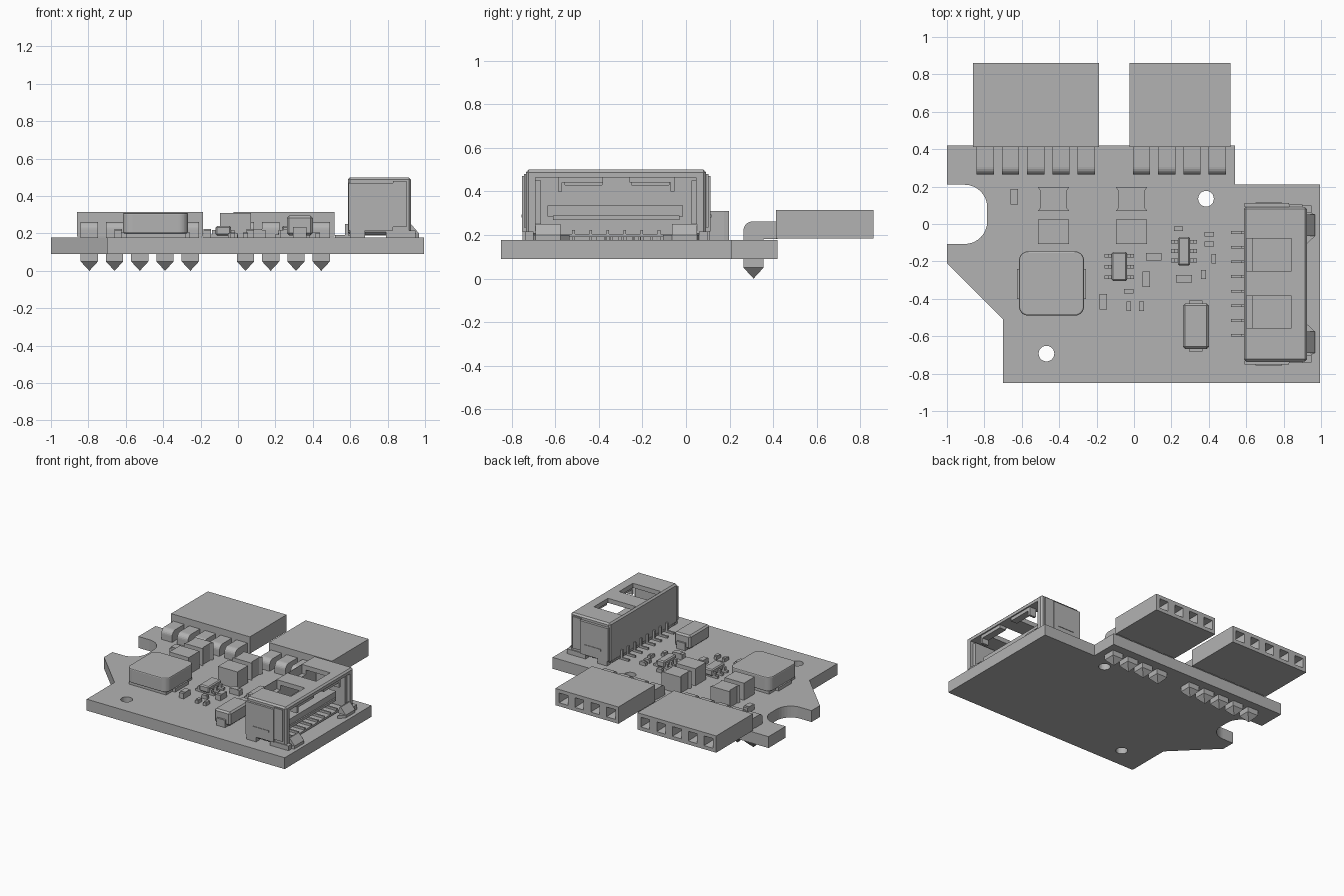
import bpy, bmesh, math
from mathutils import Matrix, Vector

cube = bpy.data.objects.get("Cube")
if cube:
    bpy.data.objects.remove(cube, do_unlink=True)

grey = bpy.data.materials.new("plain grey")
grey.use_nodes = True
COLOUR = (0.45, 0.45, 0.45, 1)
grey.diffuse_color = COLOUR
grey.node_tree.nodes["Principled BSDF"].inputs["Base Color"].default_value = COLOUR
TOP = 0.178  # upper face of the board


def finish(name, bm):
    bmesh.ops.recalc_face_normals(bm, faces=bm.faces)
    mesh = bpy.data.meshes.new(name)
    bm.to_mesh(mesh)
    bm.free()
    mesh.materials.append(grey)
    ob = bpy.data.objects.new(name, mesh)
    bpy.context.collection.objects.link(ob)
    return ob


def add_box(bm, x, y, z):
    size = (x[1] - x[0], y[1] - y[0], z[1] - z[0])
    mid = Vector((x[0] + x[1], y[0] + y[1], z[0] + z[1])) / 2
    return bmesh.ops.create_cube(bm, size=1, matrix=Matrix.Translation(mid) @ Matrix.Diagonal((*size, 1)))["verts"]


def boxes(name, *parts):
    bm = bmesh.new()
    for part in parts:
        add_box(bm, *part)
    return finish(name, bm)


def prism(name, points, axis, lo, hi):
    """Extrude a 2D outline along x, y or z."""
    bm = bmesh.new()
    place = {"x": lambda p: (lo, *p), "y": lambda p: (p[0], lo, p[1]), "z": lambda p: (*p, lo)}[axis]
    face = bm.faces.new([bm.verts.new(place(p)) for p in points])
    out = bmesh.ops.extrude_face_region(bm, geom=[face])["geom"]
    move = Vector([(hi - lo) * (axis == a) for a in "xyz"])
    bmesh.ops.translate(bm, verts=[v for v in out if isinstance(v, bmesh.types.BMVert)], vec=move)
    return finish(name, bm)


def arc(cx, cy, r, start, end, steps=8):
    angles = [math.radians(start + (end - start) * i / steps) for i in range(steps + 1)]
    return [(cx + r * math.cos(a), cy + r * math.sin(a)) for a in angles]


def bevel(ob, width, segments=1):
    mod = ob.modifiers.new("bevel", "BEVEL")
    mod.width, mod.segments, mod.limit_method = width, segments, "ANGLE"


def cut(ob, cutter):
    cutter.hide_render = True
    cutter.hide_viewport = True
    mod = ob.modifiers.new("cut", "BOOLEAN")
    mod.object, mod.operation, mod.solver = cutter, "DIFFERENCE", "EXACT"
    # bake the cut so that no cutter is left behind
    cutter.hide_viewport = False
    bpy.context.view_layer.update()
    mesh = bpy.data.meshes.new_from_object(ob.evaluated_get(bpy.context.evaluated_depsgraph_get()))
    ob.modifiers.clear()
    ob.data = mesh
    bpy.data.objects.remove(cutter, do_unlink=True)


# circuit board with side notch and two mounting holes
outline = [(-0.7, -0.85), (0.995, -0.85), (0.995, 0.21), (0.54, 0.21), (0.54, 0.42), (-1, 0.42), (-1, 0.21)]
outline += arc(-0.905, 0.09, 0.12, 90, 0) + arc(-0.905, 0.013, 0.12, 0, -90)
outline += [(-1, -0.107), (-1, -0.21), (-0.7, -0.51)]
board = prism("circuit_board", outline, "z", 0.09, TOP)
for hx, hy in ((0.385, 0.135), (-0.468, -0.693)):
    cut(board, prism("hole_cutter", arc(hx, hy, 0.042, 0, 345, 23), "z", 0, 0.3))


# pin sockets with bent pins that pass through the board
def socket(name, x0, x1, first, count):
    body = boxes(name, ((x0, x1), (0.412, 0.861), (0.185, 0.315)))
    centres = [first + 0.135 * i for i in range(count)]
    bm = bmesh.new()
    for c in centres:
        verts = add_box(bm, (c - 0.042, c + 0.042), (0.5, 0.9), (0.208, 0.292))
        inner = [v for v in verts if v.co.y < 0.6]
        bmesh.ops.scale(bm, vec=(0.45, 1, 0.45), verts=inner, space=Matrix.Translation((-c, 0, -0.25)))
        bmesh.ops.translate(bm, vec=(0, 0.2, 0), verts=inner)
        add_box(bm, (c - 0.018, c + 0.018), (0.5, 0.75), (0.232, 0.268))
    cut(body, finish("socket_cutter", bm))
    for c in centres:
        profile = [(0.42, 0.182), (0.42, 0.262)] + arc(0.304, 0.222, 0.04, 90, 180, 6)
        profile += [(0.264, 0.05), (0.356, 0.05), (0.356, 0.182)]
        prism("header_pin", profile, "x", c - 0.046, c + 0.046)
        bm = bmesh.new()
        tip = Matrix.Translation((c, 0.31, 0.025)) @ Matrix.Rotation(math.pi / 4, 4, "Z")
        bmesh.ops.create_cone(bm, cap_ends=True, segments=4, radius1=0, radius2=0.065, depth=0.05, matrix=tip)
        finish("pin_tip", bm)


socket("five_pin_socket", -0.861, -0.187, -0.795, 5)
socket("four_pin_socket", -0.024, 0.516, 0.04, 4)

# power inductor: rounded block on a base plate
r, x0, x1, y0, y1 = 0.05, -0.615, -0.267, -0.49, -0.146
rounded = arc(x1 - r, y1 - r, r, 0, 90) + arc(x0 + r, y1 - r, r, 90, 180)
rounded += arc(x0 + r, y0 + r, r, 180, 270) + arc(x1 - r, y0 + r, r, 270, 360)
bevel(prism("inductor", rounded, "z", 0.2, 0.31), 0.008, 2)
boxes("inductor_base", ((-0.6, -0.282), (-0.475, -0.16), (TOP, 0.2)),
      ((-0.625, -0.257), (-0.4, -0.24), (TOP, 0.205)))

# large capacitors: back ones are waisted, front ones are plain blocks
for cx in (-0.43, -0.013):
    bx = cx - 0.083
    ex = cx + 0.083
    waist = [(bx, 0.07), (ex, 0.07), (ex - 0.014, 0.09), (ex - 0.014, 0.175), (ex, 0.197)]
    waist += [(bx, 0.197), (bx + 0.014, 0.175), (bx + 0.014, 0.09)]
    prism("back_capacitor", waist, "z", TOP, 0.31)
    boxes("front_capacitor", ((bx, ex), (-0.107, 0.024), (TOP, 0.31)))

# diode with end tabs
bevel(boxes("diode", ((0.262, 0.4), (-0.668, -0.424), (0.19, 0.295))), 0.012)
boxes("diode_tabs", ((0.295, 0.367), (-0.682, -0.41), (TOP, 0.235)))


# small chips with gull-wing leads
def chip(name, x, y, top, rows):
    bevel(boxes(name, (x, y, (0.19, top))), 0.008)
    leads = []
    for ly in rows:
        leads.append(((x[0] - 0.037, x[1] + 0.037), (ly - 0.01, ly + 0.01), (TOP, 0.195)))
        leads.append(((x[0] - 0.018, x[1] + 0.018), (ly - 0.01, ly + 0.01), (TOP, 0.218)))
    boxes(name + "_leads", *leads)


chip("left_chip", (-0.12, -0.037), (-0.305, -0.15), 0.24, (-0.285, -0.228, -0.17))
chip("right_chip", (0.235, 0.3), (-0.222, -0.07), 0.24, (-0.195, -0.145, -0.095))

# small resistors and capacitors: centre x, centre y, turned along y
large = [(-0.64, 0.146, 1), (0.105, -0.175, 0), (0.065, -0.295, 1), (-0.165, -0.416, 1), (0.267, -0.293, 0)]
tiny = [(-0.028, -0.44, 1), (0.04, -0.44, 1), (-0.028, -0.36, 0), (0.238, -0.025, 0), (0.403, -0.055, 0),
        (0.403, -0.107, 0), (0.427, -0.185, 1), (0.372, -0.27, 1)]
for group, a, b, h in ((large, 0.042, 0.02, 0.045), (tiny, 0.025, 0.0125, 0.028)):
    for cx, cy, turned in group:
        w, d = (b, a) if turned else (a, b)
        inset = 0.004
        e, f = (w, d * 0.55) if turned else (w * 0.55, d)
        boxes("chip_component", ((cx - w, cx + w), (cy - d, cy + d), (TOP, TOP + h - inset)),
              ((cx - e, cx + e), (cy - f, cy + f), (TOP, TOP + h)))

# edge connector shell, open at +x, with two windows in the roof
MID = -0.32
shell = boxes("connector_shell", ((0.587, 0.925), (-0.735, 0.092), (0.195, 0.5)))
bevel(shell, 0.012)
cut(shell, boxes("opening_cutter", ((0.635, 1), (-0.69, 0.047), (0.1, 0.465))))
for w0, w1 in ((-0.25, -0.077), (-0.555, -0.386)):
    cut(shell, boxes("window_cutter", ((0.602, 0.843), (w0, w1), (0.43, 0.6))))
boxes("connector_floor", ((0.587, 0.88), (-0.7, 0.06), (0.19, 0.205)))
boxes("connector_tongue", ((0.63, 0.85), (-0.635, -0.013), (0.285, 0.335)),
      ((0.63, 0.86), (-0.61, -0.03), (0.27, 0.29)))
contacts = []
for i in range(8):
    cy = MID + (i - 3.5) * 0.0785
    contacts += [((0.518, 0.6), (cy - 0.007, cy + 0.007), (TOP, 0.193)),
                 ((0.572, 0.59), (cy - 0.007, cy + 0.007), (TOP, 0.25)),
                 ((0.64, 0.88), (cy - 0.006, cy + 0.006), (0.205, 0.222))]
boxes("connector_contacts", *contacts)

# mirrored side plates, roof latches and flared ground feet
for side in (-1, 1):
    def span(a, b):
        return tuple(sorted((MID + side * a, MID + side * b)))
    boxes("side_plate", ((0.59, 0.83), span(0.41, 0.432), (0.215, 0.47)),
          ((0.83, 0.9), span(0.41, 0.424), (0.235, 0.48)),
          ((0.65, 0.79), span(0.43, 0.436), (0.28, 0.295)))
    boxes("inner_rail", ((0.65, 0.9), span(0.345, 0.375), (0.21, 0.45)))
    boxes("roof_latch", ((0.86, 0.915), span(0.06, 0.25), (0.44, 0.47)),
          ((0.86, 0.915), span(0.25, 0.268), (0.4, 0.47)))
    foot = [(0.925, MID + side * 0.39), (0.968, MID + side * 0.37),
            (0.968, MID + side * 0.255), (0.925, MID + side * 0.215)]
    prism("ground_foot", foot, "z", TOP, 0.2)
    flare = [(0.9, 0.2), (0.968, 0.2), (0.955, 0.215), (0.925, 0.25), (0.915, 0.25)]
    prism("foot_flare", flare, "y", *span(0.255, 0.37))
    boxes("side_foot", ((0.79, 0.95), span(0.38, 0.42), (TOP, 0.215)),
          ((0.6, 0.68), span(0.38, 0.43), (TOP, 0.22)))
